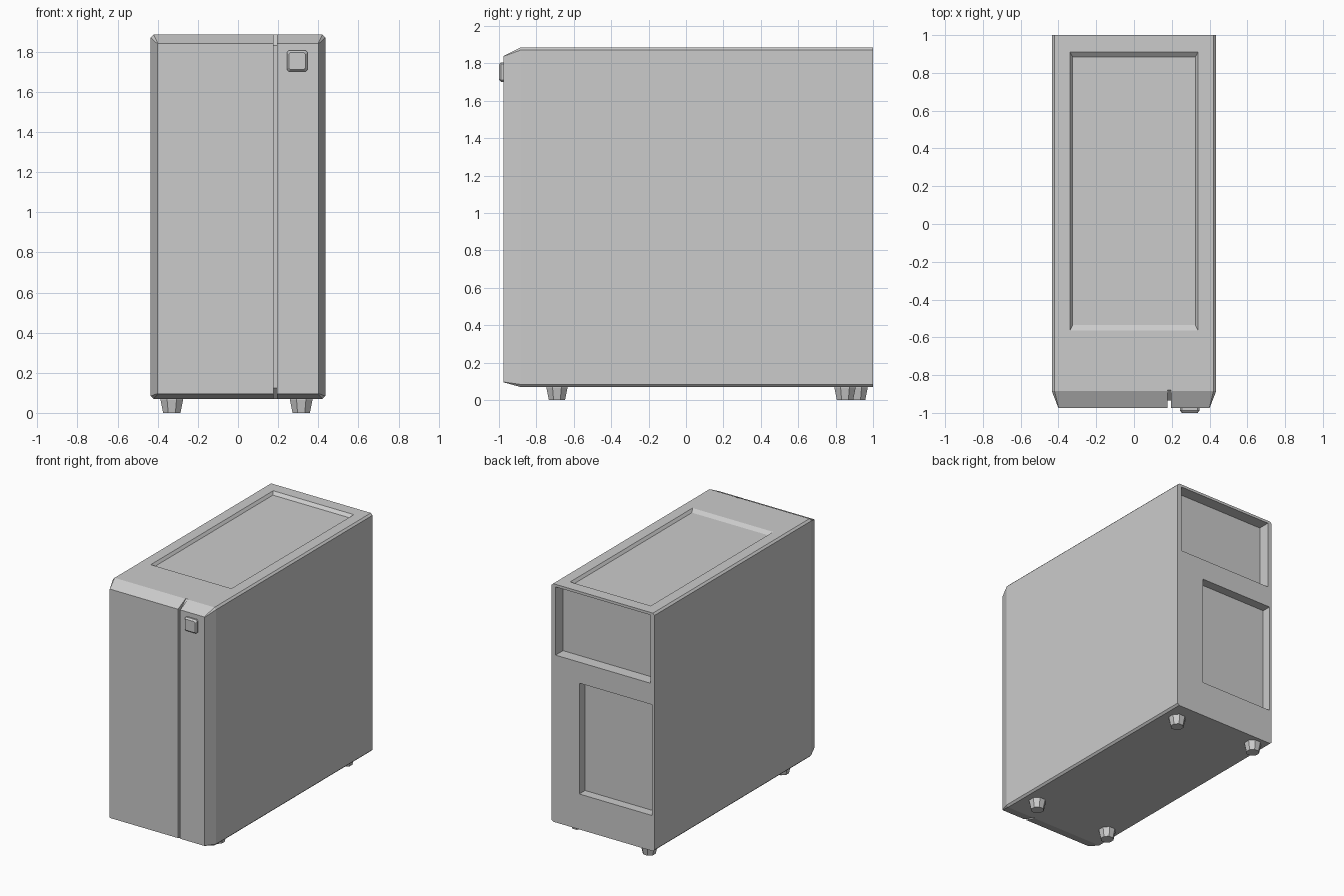
import bpy, bmesh, math
from mathutils import Vector

if "Cube" in bpy.data.objects:
    bpy.data.objects.remove(bpy.data.objects["Cube"])


def loft(name, rings):
    """Closed solid through rings of equal point count."""
    bm = bmesh.new()
    loops = [[bm.verts.new(p) for p in r] for r in rings]
    n = len(loops[0])
    for a, b in zip(loops, loops[1:]):
        for i in range(n):
            j = (i + 1) % n
            bm.faces.new((a[i], a[j], b[j], b[i]))
    bm.faces.new(loops[0])
    bm.faces.new(loops[-1])
    bmesh.ops.recalc_face_normals(bm, faces=bm.faces)
    me = bpy.data.meshes.new(name)
    bm.to_mesh(me)
    bm.free()
    ob = bpy.data.objects.new(name, me)
    bpy.context.collection.objects.link(ob)
    return ob


def section(y, x0, x1, z0, z1, c):
    """Rectangle in the xz plane with cut corners."""
    return [(x0 + c, y, z0), (x1 - c, y, z0), (x1, y, z0 + c), (x1, y, z1 - c),
            (x1 - c, y, z1), (x0 + c, y, z1), (x0, y, z1 - c), (x0, y, z0 + c)]


def rect_xz(y, x0, x1, z0, z1):
    return [(x0, y, z0), (x1, y, z0), (x1, y, z1), (x0, y, z1)]


def rect_xy(z, x, y0, y1):
    return [(-x, y0, z), (x, y0, z), (x, y1, z), (-x, y1, z)]


def cut(target, cutter):
    cutter.hide_render = True
    m = target.modifiers.new("cut", 'BOOLEAN')
    m.operation = 'DIFFERENCE'
    m.solver = 'EXACT'
    m.object = cutter
    bpy.context.view_layer.objects.active = target
    bpy.ops.object.modifier_apply(modifier=m.name)
    bpy.data.objects.remove(cutter)


# Case with chamfered long edges and a bevelled front
case = loft("case_body", [
    section(1.0, -0.435, 0.435, 0.07, 1.885, 0.014),
    section(-0.885, -0.435, 0.435, 0.07, 1.885, 0.014),
    section(-0.975, -0.40, 0.40, 0.095, 1.84, 0.002)])

# Vertical groove in the front
groove = [(-1.1, -0.1), (-0.71, -0.1), (-0.935, 0.125),
          (-0.935, 1.83), (-0.765, 2.0), (-1.1, 2.0)]
cut(case, loft("groove_cutter", [[(x, y, z) for y, z in groove] for x in (0.177, 0.195)]))

# Shallow sloped panel recess in the top
cut(case, loft("top_panel_cutter", [
    rect_xy(1.865, 0.325, -0.535, 0.885),
    rect_xy(1.885, 0.34, -0.565, 0.91),
    rect_xy(1.95, 0.34, -0.565, 0.91)]))

# Two recesses in the back
for x0, x1, z0, z1, depth in ((-0.40, 0.40, 1.345, 1.865, 0.09),
                              (-0.415, 0.20, 0.34, 1.185, 0.07)):
    cut(case, loft("back_cutter", [rect_xz(1.0 - depth, x0, x1, z0, z1),
                                   rect_xz(1.1, x0, x1, z0, z1)]))

# Power button
loft("power_button", [
    section(-0.96, 0.243, 0.347, 1.702, 1.806, 0.010),
    section(-0.988, 0.243, 0.347, 1.702, 1.806, 0.010),
    section(-1.0, 0.253, 0.337, 1.712, 1.796, 0.008)])

# Tapered feet
feet = {"front_left_foot": (-0.33, -0.69), "front_right_foot": (0.315, -0.69),
        "rear_left_foot": (-0.33, 0.915), "rear_right_foot": (0.315, 0.85)}
for name, (cx, cy) in feet.items():
    loft(name, [[(cx + r * math.cos(math.tau * (i + 0.5) / 8),
                  cy + r * math.sin(math.tau * (i + 0.5) / 8), z) for i in range(8)]
                for r, z in ((0.047, 0.0), (0.061, 0.065), (0.061, 0.08))])
